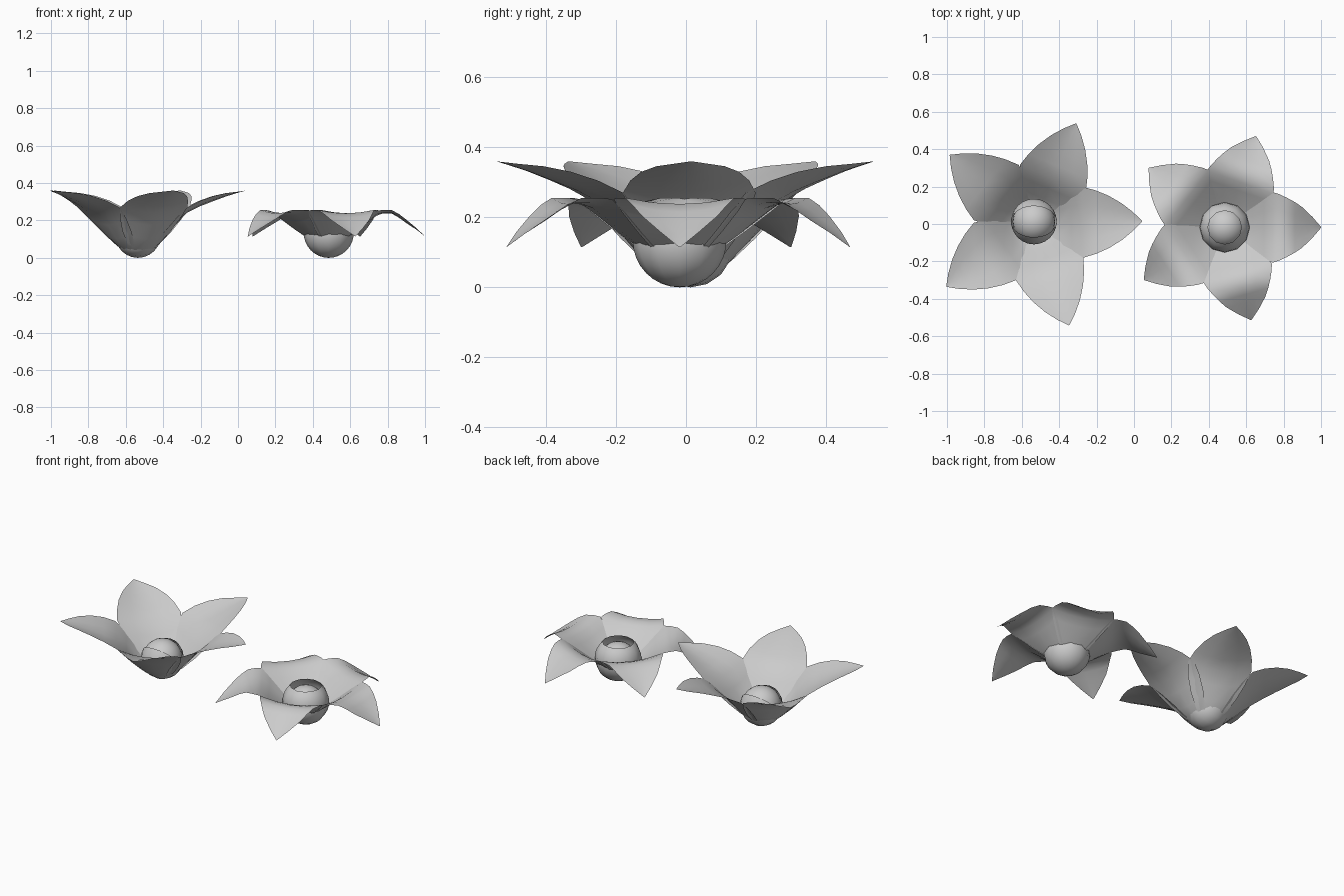
import bpy, bmesh
from math import sin, cos, pi, radians
from mathutils import Matrix

if "Cube" in bpy.data.objects:
    bpy.data.objects.remove(bpy.data.objects["Cube"])


def finish(name, bm, loc=(0, 0, 0), angle=50):
    me = bpy.data.meshes.new(name)
    bmesh.ops.recalc_face_normals(bm, faces=bm.faces[:])
    bm.to_mesh(me)
    bm.free()
    ob = bpy.data.objects.new(name, me)
    bpy.context.collection.objects.link(ob)
    ob.location = loc
    bpy.ops.object.select_all(action='DESELECT')
    ob.select_set(True)
    bpy.context.view_layer.objects.active = ob
    bpy.ops.object.shade_smooth_by_angle(angle=radians(angle))
    return ob


def skin(bm, rows):
    # join successive rows of points with quads
    vs = [[bm.verts.new(p) for p in r] for r in rows]
    for a, b in zip(vs, vs[1:]):
        for i in range(len(a) - 1):
            bm.faces.new((a[i], a[i + 1], b[i + 1], b[i]))
    bmesh.ops.remove_doubles(bm, verts=bm.verts[:], dist=0.0005)


def petal(name, profile, deg, centre):
    # leaf sheet: profile gives (distance out, height, half width, edge lift)
    bm = bmesh.new()
    skin(bm, [[(r, w * t, z + lift * t * t) for t in (-1, -.5, 0, .5, 1)]
              for r, z, w, lift in profile])
    bm.transform(Matrix.Rotation(radians(deg), 4, 'Z'))
    return finish(name, bm, centre)


def ball(name, radius, loc):
    bm = bmesh.new()
    bmesh.ops.create_uvsphere(bm, u_segments=20, v_segments=12, radius=radius)
    return finish(name, bm, loc)


def shell(name, radius, opening, loc, axis):
    # open shell: 'X' leaves a lens-shaped slit on top, 'Z' a round mouth
    bm = bmesh.new()
    rows = []
    n = 12
    for i in range(n + 1):
        row = []
        if axis == 'X':
            a = opening + (2 * pi - 2 * opening) * i / n
            for j in range(13):
                b = pi * j / 12
                row.append((radius * cos(b), radius * sin(b) * sin(a), radius * sin(b) * cos(a)))
        else:
            a = opening + (pi - opening) * i / n
            for j in range(13):
                b = 2 * pi * j / 12
                row.append((radius * sin(a) * cos(b), radius * sin(a) * sin(b), radius * cos(a)))
        rows.append(row)
    skin(bm, rows)
    return finish(name, bm, loc)


# cupped flower, petals rising outward
cup = [(.05, .022, .045, .01), (.09, .047, .09, .03), (.14, .10, .135, .04),
       (.20, .175, .17, .035), (.26, .24, .19, .03), (.33, .275, .17, .03),
       (.40, .302, .14, .028), (.47, .328, .098, .018), (.53, .347, .05, .006), (.578, .36, .002, 0)]
cA = (-.535, .005, 0)
for k, d in enumerate((1, 67, 141, 216, 289)):
    petal(f"cup_petal_{k + 1}", cup, d, cA)
ball("cup_centre_ball", .114, (cA[0], cA[1] + .008, .122))
shell("cup_centre_lids", .122, radians(43), (cA[0], cA[1] + .008, .122), 'X')

# drooping flower, petals folding over at the top
droop = [(.08, .09, .07, .01), (.15, .14, .122, .02), (.21, .19, .165, .025),
         (.255, .225, .189, .027), (.29, .238, .178, .018), (.335, .238, .157, .018),
         (.375, .215, .135, .02), (.415, .186, .108, .018), (.47, .15, .055, .008), (.515, .115, .002, 0)]
cB = (.485, -.018, 0)
for k, d in enumerate((0, 71, 142, 213, 286)):
    petal(f"droop_petal_{k + 1}", droop, d, cB)
ball("droop_centre_ball", .11, (cB[0], cB[1], .118))
shell("droop_centre_cup", .134, radians(42), (cB[0], cB[1], .134), 'Z')
